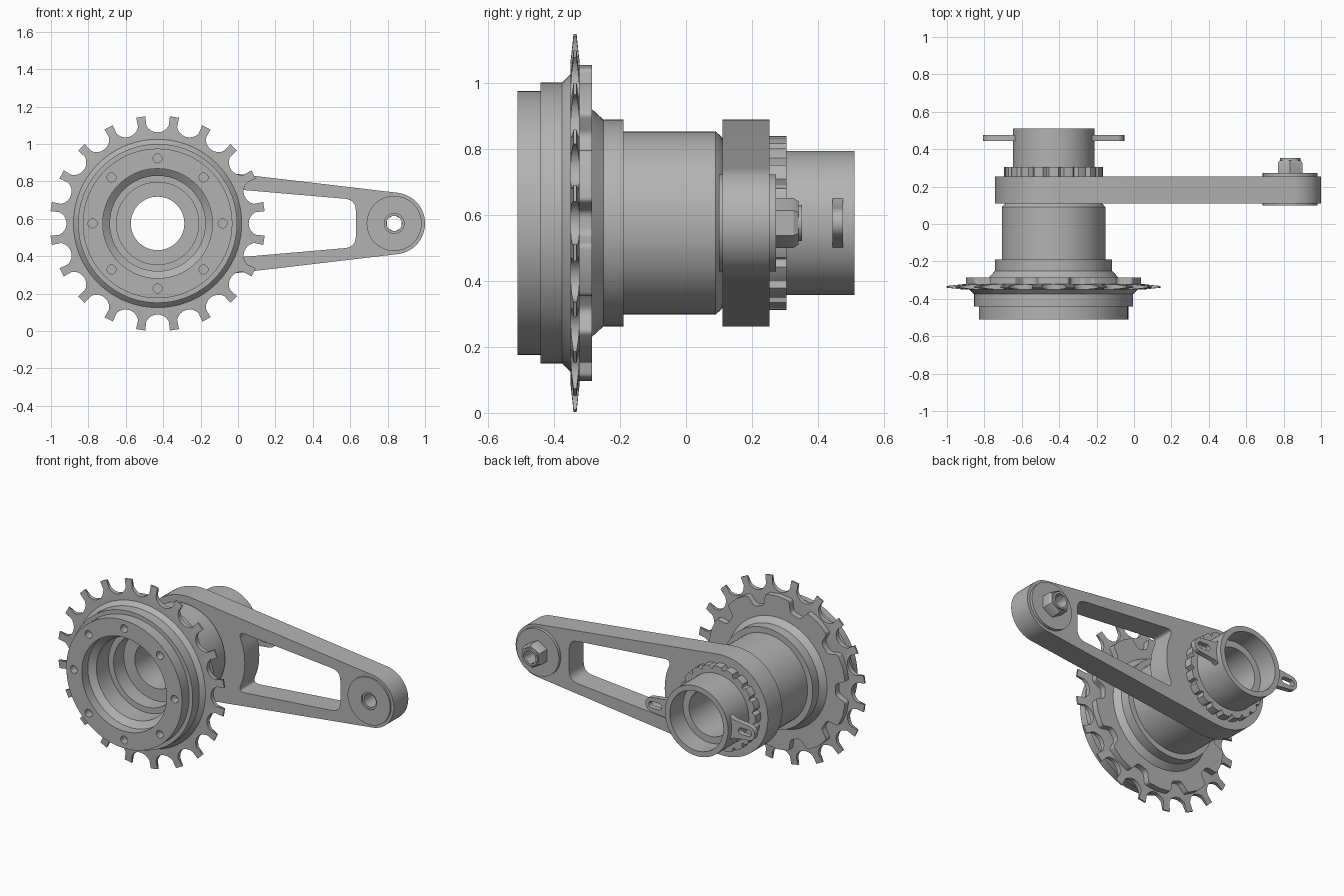
import bpy, bmesh
from math import sin, cos, acos, radians, tau, pi, hypot, atan2
from mathutils import Vector

cube = bpy.data.objects.get("Cube")
if cube:
    bpy.data.objects.remove(cube)

HUB = Vector((-0.43, 0.575))     # hub axis as (x, z)
TIP = Vector((0.835, 0.575))     # small end of the arm

metal = bpy.data.materials.new("grey metal")
metal.use_nodes = True
colour = (0.45, 0.45, 0.45, 1)
metal.diffuse_color = colour
shader = metal.node_tree.nodes["Principled BSDF"]
shader.inputs["Base Color"].default_value = colour
shader.inputs["Roughness"].default_value = 0.6


def activate(ob):
    bpy.ops.object.select_all(action='DESELECT')
    ob.select_set(True)
    bpy.context.view_layer.objects.active = ob


def finish(ob):
    ob.data.materials.clear()
    ob.data.materials.append(metal)
    activate(ob)
    bpy.ops.object.shade_smooth_by_angle(angle=radians(30))
    return ob


def mesh_object(name, bm):
    bmesh.ops.recalc_face_normals(bm, faces=bm.faces)
    mesh = bpy.data.meshes.new(name)
    bm.to_mesh(mesh)
    bm.free()
    ob = bpy.data.objects.new(name, mesh)
    bpy.context.collection.objects.link(ob)
    return finish(ob)


def polar(centre, r, a):
    return centre + Vector((r * cos(a), r * sin(a)))


def arc(centre, r, start, end, n):
    return [polar(centre, r, start + (end - start) * i / n) for i in range(n + 1)]


def circle(centre, r, n=48):
    return arc(centre, r, 0, tau, n)[:-1]


def bridge(bm, rings):
    """Join closed rings of equal size, the last back to the first."""
    for a, b in zip(rings, rings[1:] + rings[:1]):
        for i in range(len(a)):
            j = (i + 1) % len(a)
            bm.faces.new((a[i], a[j], b[j], b[i]))


def lathe(name, centre, profile, n=72, turn=0.0):
    """Spin a closed (y, radius) profile about an axis along y."""
    bm = bmesh.new()
    rings = []
    for y, r in profile:
        pts = [polar(centre, r, turn + tau * i / n) for i in range(n)]
        rings.append([bm.verts.new((p.x, y, p.y)) for p in pts])
    bridge(bm, rings)
    return mesh_object(name, bm)


def plate(name, loops, y0, y1):
    """Flat plate in the xz plane; loops after the first are holes."""
    cu = bpy.data.curves.new(name, 'CURVE')
    cu.dimensions = '2D'
    cu.fill_mode = 'BOTH'
    cu.extrude = (y1 - y0) / 2
    for pts in loops:
        sp = cu.splines.new('POLY')
        sp.points.add(len(pts) - 1)
        for q, p in zip(sp.points, pts):
            q.co = (p.x, p.y, 0, 1)
        sp.use_cyclic_u = True
    ob = bpy.data.objects.new(name, cu)
    bpy.context.collection.objects.link(ob)
    ob.location.y = (y0 + y1) / 2
    ob.rotation_euler.x = pi / 2
    activate(ob)
    bpy.ops.object.convert(target='MESH')
    return finish(bpy.context.object)


def rounded(corners, n=6):
    """Round each (point, radius) corner; radius 0 keeps the point."""
    out = []
    for i, (p, r) in enumerate(corners):
        if not r:
            out.append(p)
            continue
        a = p + (corners[i - 1][0] - p).normalized() * r
        b = p + (corners[(i + 1) % len(corners)][0] - p).normalized() * r
        for k in range(n + 1):
            t = k / n
            out.append(a * (1 - t) ** 2 + p * 2 * t * (1 - t) + b * t * t)
    return out


# Hub body: stepped outside, then stepped bore from back to front
hub = lathe("hub_body", HUB, [
    (-0.51, 0.4), (-0.44, 0.4), (-0.44, 0.425), (-0.375, 0.425),
    (-0.35, 0.45), (-0.323, 0.45), (-0.323, 0.345), (-0.285, 0.345),
    (-0.25, 0.313), (-0.19, 0.313), (-0.19, 0.277), (0.09, 0.277),
    (0.107, 0.262), (0.13, 0.218), (0.51, 0.218), (0.51, 0.185),
    (0.38, 0.185), (0.38, 0.143), (-0.2, 0.143), (-0.2, 0.22),
    (-0.3, 0.22), (-0.3, 0.255), (-0.42, 0.255), (-0.45, 0.293),
    (-0.51, 0.293)])

# Eight blind holes in the front face
bm = bmesh.new()
for i in range(8):
    pts = circle(polar(HUB, 0.348, tau * i / 8), 0.024, 20)
    face = bm.faces.new([bm.verts.new((p.x, -0.6, p.y)) for p in pts])
    ext = bmesh.ops.extrude_face_region(bm, geom=[face])
    moved = [v for v in ext["geom"] if isinstance(v, bmesh.types.BMVert)]
    bmesh.ops.translate(bm, verts=moved, vec=(0, 0.14, 0))
cutter = mesh_object("hole_cutter", bm)
cutter.hide_render = True
mod = hub.modifiers.new("holes", 'BOOLEAN')
mod.object = cutter
mod.solver = 'EXACT'
activate(hub)
bpy.ops.object.modifier_apply(modifier=mod.name)
bpy.data.objects.remove(cutter)
finish(hub)

# Sprocket: twenty teeth with round gaps, thinning towards the tips
TEETH, ROOT, RIM = 20, 0.487, 0.573
outline = []
for k in range(TEETH):
    a = tau * k / TEETH
    gap = polar(HUB, 0.555, a)
    outline += arc(gap, 0.068, a + pi + radians(105), a + pi - radians(105), 14)
bm = bmesh.new()
rings = [[] for _ in range(6)]
for p in outline:
    d = p - HUB
    a = atan2(d.y, d.x)
    half = 0.014 - 0.009 * max(0, d.length - ROOT) / (RIM - ROOT)
    inner, mid = polar(HUB, 0.4, a), polar(HUB, ROOT - 0.004, a)
    shape = [(inner, -0.014), (mid, -0.014), (p, -half),
             (p, half), (mid, 0.014), (inner, 0.014)]
    for ring, (q, y) in zip(rings, shape):
        ring.append(bm.verts.new((q.x, y - 0.336, q.y)))
bridge(bm, rings)
mesh_object("sprocket", bm)

# Lobed carrier behind the sprocket
LOBES = 10
corners = []
for k in range(LOBES):
    a = pi / 2 + tau * k / LOBES
    for deg, r, fillet in [(-13, 0.405, 0.02), (-10, 0.475, 0.015), (0, 0.478, 0),
                           (10, 0.475, 0.015), (13, 0.405, 0.02)]:
        corners.append((polar(HUB, r, a + radians(deg)), fillet))
plate("sprocket_carrier", [rounded(corners, 4), circle(HUB, 0.3)], -0.325, -0.285)

# Arm: tangent outline round both ends, with a long window
BIG, SMALL = 0.313, 0.165
beta = acos((BIG - SMALL) / (TIP - HUB).length)
arm_outline = (arc(HUB, BIG, beta, tau - beta, 56)
               + arc(TIP, SMALL, -beta, beta, 32))
near = radians(28)
top_left = polar(HUB, 0.4, near)
top_right = Vector((0.63, HUB.y + 0.127))
bottom_left = polar(HUB, 0.4, -near)
bottom_right = Vector((0.63, HUB.y - 0.127))
inner_arc = arc(HUB, 0.4, -radians(16), radians(16), 8)
window = rounded([(top_left, 0.05), (top_right, 0.06), (bottom_right, 0.06),
                  (bottom_left, 0.05)] + [(p, 0) for p in inner_arc])
plate("arm", [arm_outline, window, circle(HUB, 0.2), circle(TIP, 0.08)], 0.11, 0.253)

# Small end: boss, hex nut and hollow bolt
lathe("arm_boss", TIP, [(0.1, 0.147), (0.272, 0.147), (0.272, 0.053), (0.1, 0.053)])
lathe("hex_nut", TIP, [(0.272, 0.076), (0.325, 0.076), (0.34, 0.066),
                       (0.34, 0.045), (0.272, 0.045)], 6, pi / 6)
lathe("hollow_bolt", TIP, [(0.11, 0.054), (0.352, 0.054), (0.352, 0.041),
                           (0.11, 0.041)], 40)

# Notched lock ring behind the arm
NOTCHES = 20
corners = []
for k in range(NOTCHES):
    a = tau * k / NOTCHES
    for deg, r in [(-5.5, 0.262), (0, 0.264), (5.5, 0.262), (9, 0.24)]:
        corners.append((polar(HUB, r, a + radians(deg)), 0.008 if deg == 9 else 0))
plate("lock_ring", [rounded(corners), circle(HUB, 0.2)], 0.253, 0.305)

# Two slotted ears on the rear tube
for name, side in [("left_ear", 1), ("right_ear", -1)]:
    def at(x, z):
        return HUB + Vector((side * x, z))
    tip = arc(Vector((0.333, 0)), 0.045, -radians(80), radians(80), 16)
    ear = [at(0.195, -0.08), at(0.23, -0.058)] + [at(p.x, p.y) for p in tip]
    ear += [at(0.23, 0.058), at(0.195, 0.08)]
    slot = (arc(Vector((0.335, 0)), 0.02, -pi / 2, pi / 2, 8)
            + arc(Vector((0.285, 0)), 0.02, pi / 2, pi * 1.5, 8))
    plate(name, [ear, [at(p.x, p.y) for p in slot]], 0.443, 0.475)
